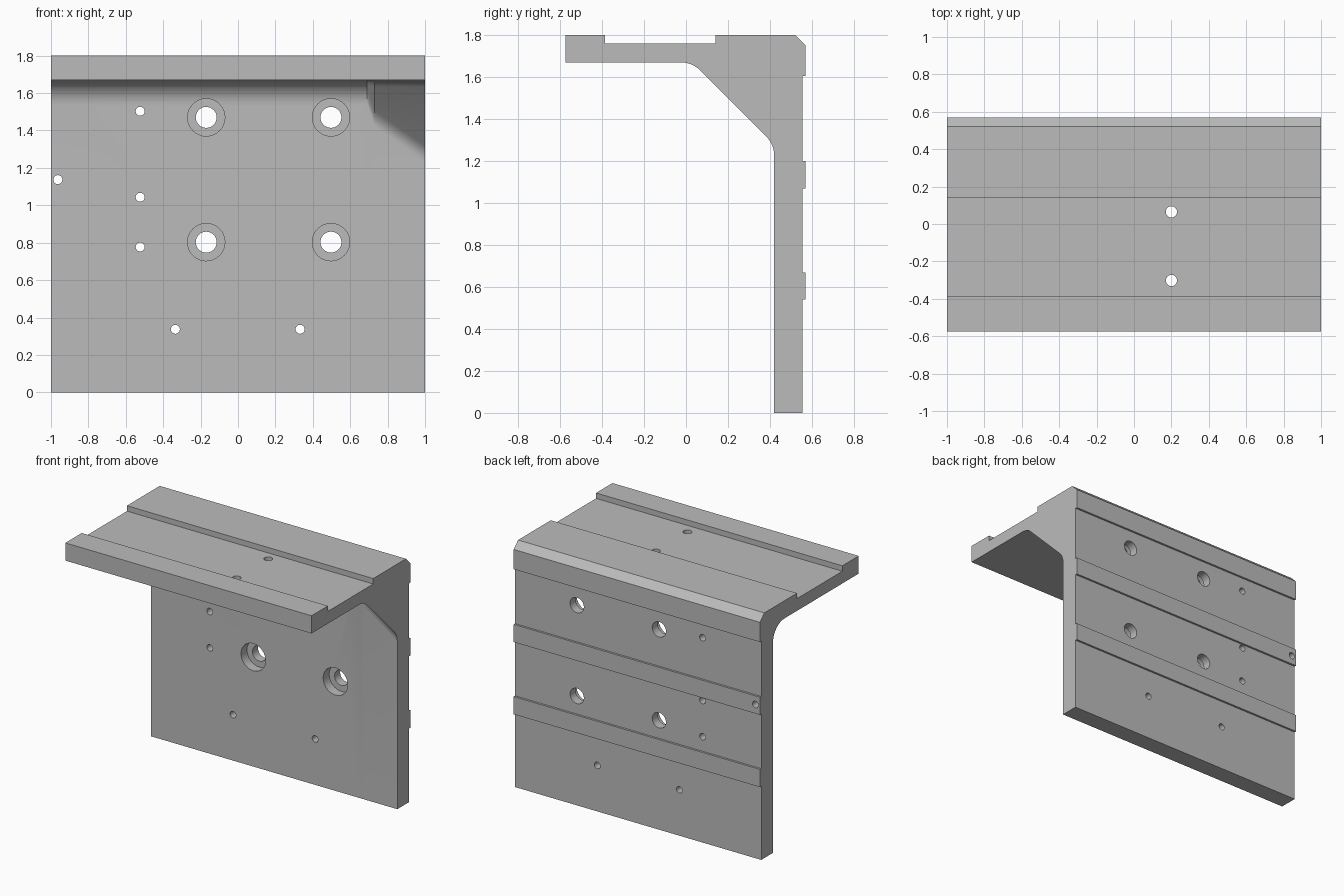
import bpy, bmesh, math

cube = bpy.data.objects.get("Cube")
if cube:
    bpy.data.objects.remove(cube)

grey = bpy.data.materials.new("plain grey")
grey.use_nodes = True
colour = (0.5, 0.5, 0.5, 1)
grey.diffuse_color = colour
grey.node_tree.nodes["Principled BSDF"].inputs["Base Color"].default_value = colour

FRONT, BACK, RIB = 0.42, 0.555, 0.57      # y of the upright plate and its raised bands
LIP, UNDER, TOP = -0.575, 1.67, 1.8       # shelf front edge, underside and top
RADIUS, STEPS = 0.13, 6
TANGENT = RADIUS * math.tan(math.pi / 8)
MIN_WEB = 2 * TANGENT / math.sqrt(2)      # web size at which the corner is one plain fillet


def inner_corner(web):
    """Web of the given size with a blend at both ends, from shelf to plate."""
    half = []
    reach = web + TANGENT
    for i in range(STEPS + 1):
        t = math.pi / 4 * i / STEPS
        half.append((reach - RADIUS * math.sin(t), RADIUS * (1 - math.cos(t))))
    points = half + [(b, a) for a, b in reversed(half)]
    return [(FRONT - a, UNDER - b) for a, b in points]


def section(web):
    """Closed outline of the bracket in the y-z plane."""
    outline = [(LIP, UNDER)] + inner_corner(web) + [(FRONT, 0), (BACK, 0)]
    for low, high in ((0.54, 0.67), (1.07, 1.2)):
        outline += [(BACK, low), (RIB, low), (RIB, high), (BACK, high)]
    outline += [(BACK, 1.605), (RIB, 1.605), (RIB, TOP - 0.05), (RIB - 0.05, TOP)]
    outline += [(0.14, TOP), (0.14, 1.76), (-0.385, 1.76), (-0.385, TOP), (LIP, TOP)]
    return outline


# Bracket body: sections lofted along x, with the web growing toward the left end
bm = bmesh.new()
rings = []
for x, web in ((-1, MIN_WEB + 0.001), (0.69, MIN_WEB + 0.001), (0.73, 0.2), (1, 0.39)):
    rings.append([bm.verts.new((x, y, z)) for y, z in section(web)])
count = len(rings[0])
for a, b in zip(rings, rings[1:]):
    for i in range(count):
        j = (i + 1) % count
        bm.faces.new((a[i], a[j], b[j], b[i]))
bm.faces.new(rings[0])
bm.faces.new(rings[-1])
bmesh.ops.recalc_face_normals(bm, faces=bm.faces)
mesh = bpy.data.meshes.new("angle_bracket")
bm.to_mesh(mesh)
bm.free()
mesh.materials.append(grey)
bracket = bpy.data.objects.new("angle_bracket", mesh)
bpy.context.collection.objects.link(bracket)


def drill(radius, depth, location, rotation=(0, 0, 0)):
    """Cut a round hole and remove the cutter."""
    bpy.ops.mesh.primitive_cylinder_add(vertices=32, radius=radius, depth=depth,
                                        location=location, rotation=rotation)
    cutter = bpy.context.object
    cutter.name = "hole_cutter"
    cutter.hide_render = True
    cutter.data.materials.append(grey)
    cut = bracket.modifiers.new("hole", 'BOOLEAN')
    cut.operation = 'DIFFERENCE'
    cut.solver = 'EXACT'
    cut.object = cutter
    bpy.context.view_layer.objects.active = bracket
    bpy.ops.object.modifier_apply(modifier=cut.name)
    bpy.data.objects.remove(cutter)


ACROSS = (math.pi / 2, 0, 0)

# Counterbored bolt holes
for x in (-0.17, 0.497):
    for z in (0.803, 1.47):
        drill(0.1, 0.14, (x, FRONT, z), ACROSS)
        drill(0.056, 0.6, (x, 0.5, z), ACROSS)

# Small pin holes through the plate
for x, z in ((-0.523, 1.503), (-0.523, 1.043), (-0.523, 0.777),
             (-0.963, 1.137), (-0.335, 0.337), (0.332, 0.337)):
    drill(0.024, 0.6, (x, 0.5, z), ACROSS)

# Pin holes through the shelf
for y in (0.065, -0.302):
    drill(0.03, 0.6, (0.2, y, 1.75))

bpy.ops.object.select_all(action='DESELECT')
bracket.select_set(True)
bpy.context.view_layer.objects.active = bracket
bpy.ops.object.shade_smooth_by_angle(angle=math.radians(30))
